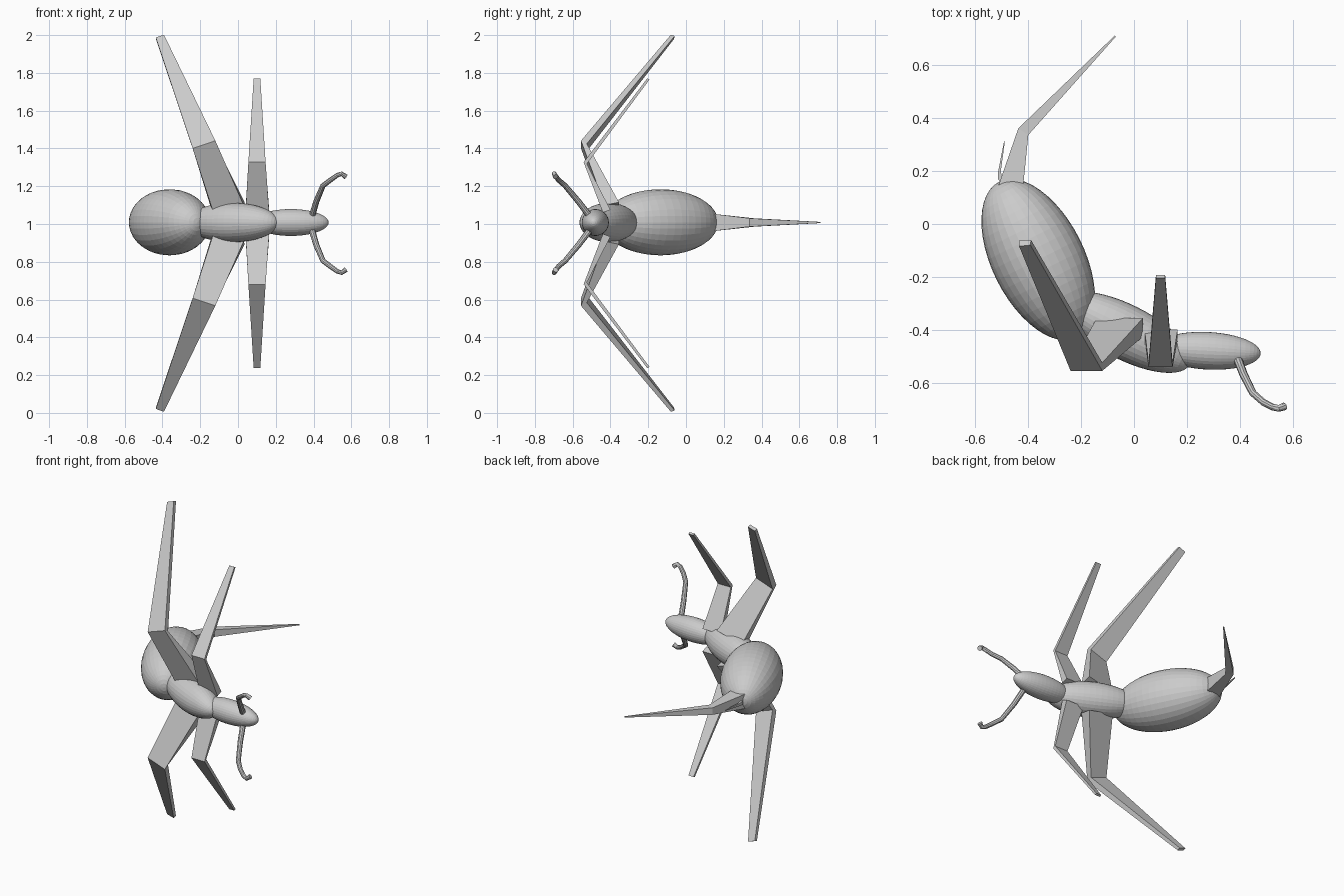
import bpy, bmesh, math
from mathutils import Vector

if "Cube" in bpy.data.objects:
    bpy.data.objects.remove(bpy.data.objects["Cube"])

MID = 1.004  # height of the mirror plane


def ellipsoid(name, centre, long_r, short_r, angle):
    """Sphere stretched along x, then turned in plan."""
    bpy.ops.mesh.primitive_uv_sphere_add(segments=32, ring_count=24, radius=1)
    ob = bpy.context.object
    ob.name = name
    ob.scale = (short_r, short_r, long_r)
    ob.rotation_euler = (0, math.pi / 2, math.radians(angle))
    ob.location = centre
    return ob


def loft(name, sections):
    """Flat-faced limb through four-cornered sections, capped at both ends."""
    bm = bmesh.new()
    rings = [[bm.verts.new(p) for p in s] for s in sections]
    for a, b in zip(rings, rings[1:]):
        for i in range(4):
            j = (i + 1) % 4
            bm.faces.new((a[i], a[j], b[j], b[i]))
    bm.faces.new(rings[0])
    bm.faces.new(rings[-1])
    bmesh.ops.recalc_face_normals(bm, faces=bm.faces)
    me = bpy.data.meshes.new(name)
    bm.to_mesh(me)
    bm.free()
    ob = bpy.data.objects.new(name, me)
    bpy.context.collection.objects.link(ob)
    return ob


def flip(p, side):
    return Vector((p[0], p[1], MID + side * (p[2] - MID)))


def blade(a, b, h):
    """Upright section spanning plan points a and b, half height h."""
    z = 1.008
    return [(*a, z - h), (*b, z - h), (*b, z + h), (*a, z + h)]


def antenna(name, side):
    path = [(.39, -.505, 1.035, 1.15), (.415, -.57, 1.12, 1.05), (.45, -.64, 1.203, .95),
            (.49, -.675, 1.233, .9), (.525, -.693, 1.258, .85), (.548, -.698, 1.266, .85),
            (.570, -.69, 1.25, 1)]
    cu = bpy.data.curves.new(name, 'CURVE')
    cu.dimensions = '3D'
    cu.bevel_depth = 0.015
    cu.bevel_resolution = 3
    cu.use_fill_caps = True
    sp = cu.splines.new('POLY')
    sp.points.add(len(path) - 1)
    for pt, p in zip(sp.points, path):
        pt.co = (*flip(p, side), 1)
        pt.radius = p[3]
    ob = bpy.data.objects.new(name, cu)
    bpy.context.collection.objects.link(ob)
    bpy.ops.object.select_all(action='DESELECT')
    ob.select_set(True)
    bpy.context.view_layer.objects.active = ob
    bpy.ops.object.convert(target='MESH')
    bpy.ops.object.shade_smooth_by_angle()


# Body
ellipsoid("abdomen", (-.3625, -.135, 1.009), .33, .175, -63.4)
ellipsoid("thorax", (-.03, -.41, 1.008), .27, .104, -27)
ellipsoid("head", (.28, -.48, 1.008), .20, .071, -3)

# Leg sections: hip, knee, foot (upper side)
rear = [
    [(-.13, -.43, 1.06), (.03, -.43, 1.10), (.035, -.355, 1.115), (-.14, -.355, 1.075)],
    [(-.24, -.556, 1.40), (-.12, -.556, 1.441), (-.12, -.525, 1.425), (-.235, -.525, 1.385)],
    [(-.435, -.084, 1.987), (-.392, -.08, 2.002), (-.39, -.06, 1.995), (-.435, -.063, 1.98)],
]
front = [
    [(.04, -.44, 1.06), (.165, -.44, 1.06), (.165, -.40, 1.075), (.04, -.40, 1.075)],
    [(.055, -.542, 1.327), (.146, -.542, 1.327), (.146, -.525, 1.318), (.055, -.525, 1.318)],
    [(.083, -.205, 1.771), (.118, -.205, 1.771), (.118, -.193, 1.765), (.083, -.193, 1.765)],
]

# Legs and antennae on both sides
for side, word in ((1, "upper"), (-1, "lower")):
    for kind, sections in (("rear", rear), ("front", front)):
        loft(f"{kind}_leg_{word}", [[flip(p, side) for p in s] for s in sections])
    antenna(f"antenna_{word}", side)

# Stinger and its small barb
loft("stinger", [blade((-.515, .14), (-.42, .14), .046),
                 blade((-.438, .362), (-.40, .337), .022),
                 blade((-.073, .713), (-.069, .709), .003)])
loft("stinger_barb", [blade((-.515, .17), (-.495, .15), .012),
                      blade((-.514, .20), (-.504, .20), .008),
                      blade((-.492, .312), (-.489, .312), .002)])
